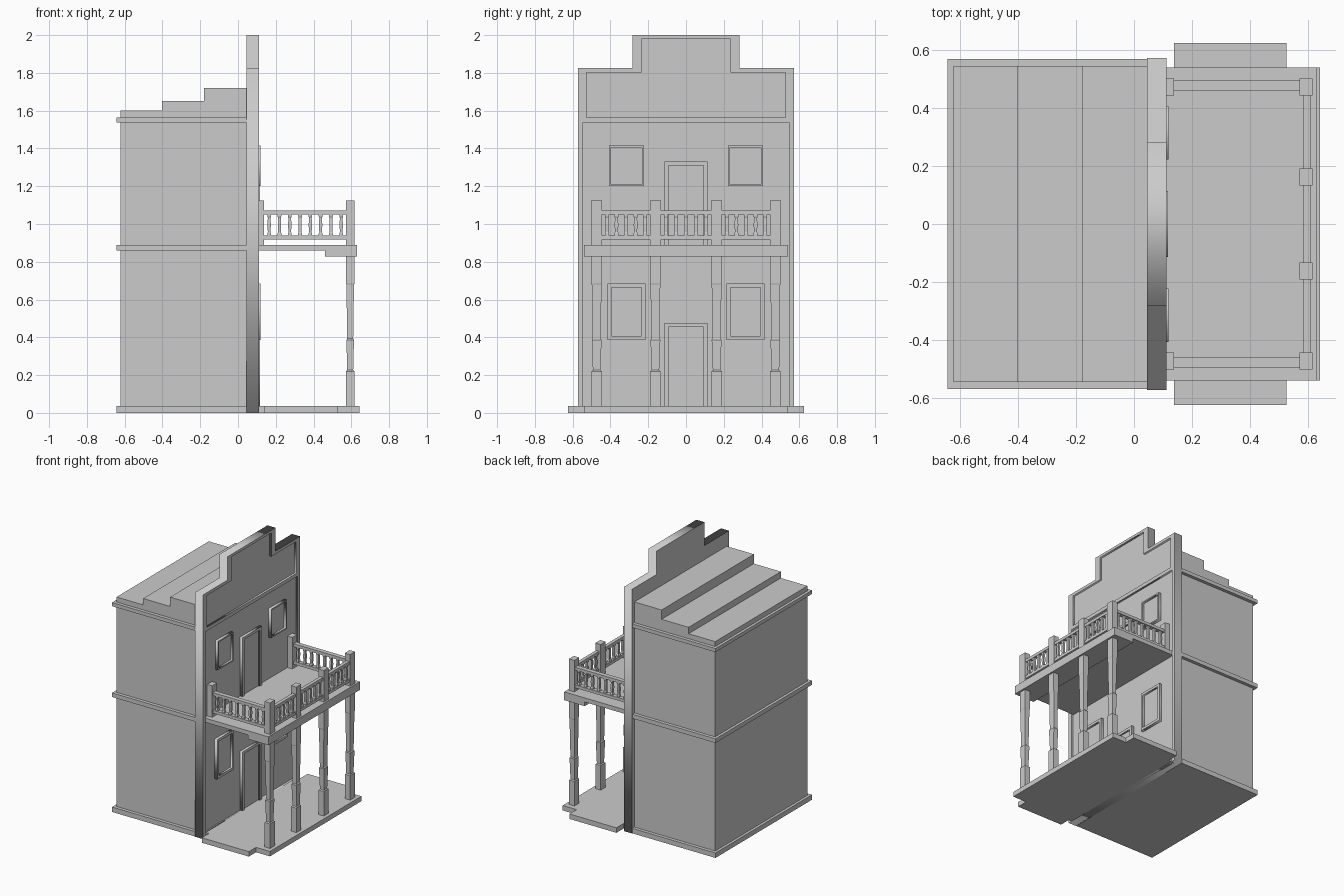
import bpy
from mathutils import Matrix

if "Cube" in bpy.data.objects:
    bpy.data.objects.remove(bpy.data.objects["Cube"])

# local (x, y, z) of a flat profile -> world (y, z, x): profiles drawn in the facade plane
FACADE = Matrix(((0, 0, 1, 0), (1, 0, 0, 0), (0, 1, 0, 0), (0, 0, 0, 1)))


def mesh(name, verts, faces):
    me = bpy.data.meshes.new(name)
    me.from_pydata(verts, [], faces)
    ob = bpy.data.objects.new(name, me)
    bpy.context.collection.objects.link(ob)
    return ob


def box(name, x0, x1, y0, y1, z0, z1):
    v = [(x, y, z) for z in (z0, z1) for x, y in ((x0, y0), (x1, y0), (x1, y1), (x0, y1))]
    return mesh(name, v, [(3, 2, 1, 0), (4, 5, 6, 7), (0, 1, 5, 4),
                          (1, 2, 6, 5), (2, 3, 7, 6), (3, 0, 4, 7)])


def stack(name, x, y, rings):
    """Square post lofted through (z, half x, half y) rings."""
    v, f = [], [(3, 2, 1, 0)]
    for z, a, b in rings:
        v += [(x - a, y - b, z), (x + a, y - b, z), (x + a, y + b, z), (x - a, y + b, z)]
    for i in range(len(rings) - 1):
        for k in range(4):
            j = (k + 1) % 4
            f.append((4 * i + k, 4 * i + j, 4 * i + 4 + j, 4 * i + 4 + k))
    n = len(v)
    f.append((n - 4, n - 3, n - 2, n - 1))
    return mesh(name, v, f)


def plate(name, loops, x0, x1):
    """Flat (y, z) outline with holes, extruded from x0 to x1."""
    cu = bpy.data.curves.new(name, 'CURVE')
    cu.dimensions = '2D'
    cu.fill_mode = 'BOTH'
    cu.extrude = (x1 - x0) / 2
    for pts in loops:
        sp = cu.splines.new('POLY')
        sp.points.add(len(pts) - 1)
        for p, (a, b) in zip(sp.points, pts):
            p.co = (a, b, 0, 1)
        sp.use_cyclic_u = True
    ob = bpy.data.objects.new(name, cu)
    bpy.context.collection.objects.link(ob)
    ob.matrix_world = Matrix.Translation(((x0 + x1) / 2, 0, 0)) @ FACADE
    bpy.ops.object.select_all(action='DESELECT')
    ob.select_set(True)
    bpy.context.view_layer.objects.active = ob
    bpy.ops.object.convert(target='MESH')
    return ob


def rect(y0, y1, z0, z1):
    return [(y0, z0), (y1, z0), (y1, z1), (y0, z1)]


def gable(w, c, z0, z1, z2):
    """Stepped false-front outline."""
    return [(-w, z0), (w, z0), (w, z1), (c, z1), (c, z2), (-c, z2), (-c, z1), (-w, z1)]


# building body, trim bands and stepped roof
box("body", -0.623, 0.05, -0.545, 0.545, 0, 1.565)
for name, z0, z1 in (("base_trim", 0, 0.037), ("middle_trim", 0.859, 0.89), ("eave_trim", 1.538, 1.565)):
    box(name, -0.643, 0.05, -0.57, 0.57, z0, z1)
for i, (x0, z) in enumerate(((-0.623, 1.602), (-0.403, 1.65), (-0.18, 1.72))):
    box(f"roof_step_{i + 1}", x0, 0.05, -0.545, 0.545, 1.56, z)

# false front: wall slab with a raised border around the sign and wall fields
plate("false_front", [gable(0.573, 0.283, 0, 1.825, 2.0)], 0.045, 0.097)
plate("false_front_border", [gable(0.573, 0.283, 0, 1.825, 2.0),
                             gable(0.526, 0.236, 1.565, 1.803, 1.98),
                             rect(-0.545, 0.545, 0.037, 1.538)], 0.097, 0.112)

# windows
for side in (-1, 1):
    for level, w, z0, z1, t in (("lower", 0.1, 0.387, 0.684, 0.02), ("upper", 0.092, 1.2, 1.416, 0.01)):
        c = side * 0.315
        plate(f"{level}_window_frame", [rect(c - w, c + w, z0, z1),
                                        rect(c - w + t, c + w - t, z0 + t, z1 - t)], 0.097, 0.119)
        box(f"{level}_window_pane", 0.09, 0.104, c - w + t, c + w - t, z0 + t, z1 - t)

# doors
for level, z0, z1 in (("lower", 0.037, 0.477), ("upper", 0.89, 1.33)):
    plate(f"{level}_door_frame", [[(-0.114, z0), (-0.092, z0), (-0.092, z1 - 0.021), (0.092, z1 - 0.021),
                                   (0.092, z0), (0.114, z0), (0.114, z1), (-0.114, z1)]], 0.097, 0.117)
    box(f"{level}_door", 0.09, 0.104, -0.092, 0.092, z0, z1 - 0.021)

# porch floor with side steps, balcony deck and its front beam
box("porch_floor", 0.09, 0.642, -0.54, 0.54, 0, 0.037)
box("porch_side_steps", 0.138, 0.527, -0.625, 0.625, 0, 0.037)
box("balcony_deck", 0.09, 0.629, -0.54, 0.54, 0.859, 0.89)
box("balcony_beam", 0.46, 0.629, -0.54, 0.54, 0.828, 0.86)

# porch posts below, railing posts above
PX, POSTS = 0.594, (-0.473, -0.162, 0.162, 0.473)
RINGS = [(0.037, 0.022, 0.028), (0.22, 0.022, 0.028), (0.226, 0.016, 0.020), (0.387, 0.020, 0.026),
         (0.393, 0.016, 0.021), (0.68, 0.020, 0.026), (0.685, 0.022, 0.028), (0.83, 0.022, 0.028)]
for y in POSTS:
    stack("porch_post", PX, y, RINGS)
    box("railing_post", PX - 0.022, PX + 0.022, y - 0.029, y + 0.029, 0.885, 1.125)
for y in (POSTS[0], POSTS[-1]):
    box("wall_railing_post", 0.097, 0.138, y - 0.029, y + 0.029, 0.885, 1.125)


# railings
def baluster(x, y):
    stack("baluster", x, y, [(0.935, 0.010, 0.011), (0.95, 0.010, 0.011), (0.957, 0.007, 0.008),
                             (0.995, 0.009, 0.010), (1.033, 0.007, 0.008), (1.04, 0.010, 0.011),
                             (1.055, 0.010, 0.011)])


for z0, z1 in ((0.918, 0.94), (1.05, 1.072)):
    for side in (-1, 1):
        box("side_rail", 0.13, 0.58, side * 0.478 - 0.017, side * 0.478 + 0.017, z0, z1)
    for a, b in zip(POSTS, POSTS[1:]):
        box("front_rail", 0.584, 0.61, a + 0.02, b - 0.02, z0, z1)
for side in (-1, 1):
    for i in range(8):
        baluster(0.165 + i * 0.0545, side * 0.478)
for a, b in zip(POSTS, POSTS[1:]):
    for i in range(5):
        baluster(0.597, a + 0.029 + (b - a - 0.058) * (i + 0.5) / 5)
